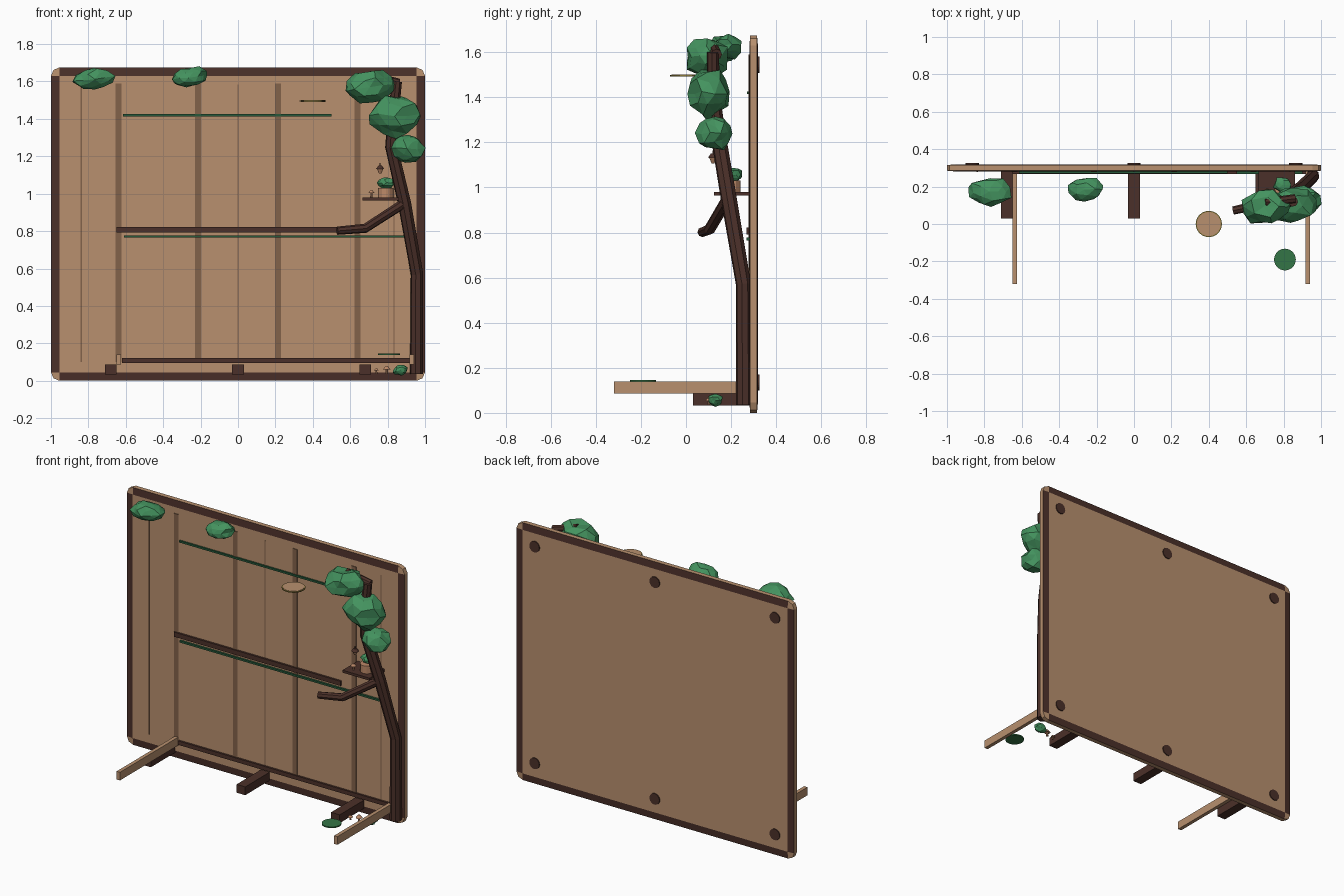
import bpy, bmesh, math, random
from mathutils import Vector

random.seed(4)
if "Cube" in bpy.data.objects:
    bpy.data.objects.remove(bpy.data.objects["Cube"])


def material(name, hex_code):
    srgb = [int(hex_code[i:i + 2], 16) / 255 for i in (0, 2, 4)]
    color = [c / 12.92 if c < 0.04 else ((c + 0.055) / 1.055) ** 2.4 for c in srgb] + [1]
    m = bpy.data.materials.new(name)
    m.diffuse_color = color
    m.use_nodes = True
    m.node_tree.nodes["Principled BSDF"].inputs["Base Color"].default_value = color
    return m


TAN = material("tan wood", "B8906E")
DARK = material("dark bark", "4B3029")
GROOVE = material("groove brown", "82624A")
LEAF = material("leaf green", "44935F")
VINE = material("vine green", "27593A")
MOSS = material("moss green", "347546")
GOLD = material("old gold", "8A7A3A")
PALE = material("mushroom tan", "BC8968")


def finish(name, bm, *mats):
    mesh = bpy.data.meshes.new(name)
    bmesh.ops.recalc_face_normals(bm, faces=bm.faces)
    bm.to_mesh(mesh)
    bm.free()
    ob = bpy.data.objects.new(name, mesh)
    bpy.context.collection.objects.link(ob)
    for m in mats:
        mesh.materials.append(m)
    return ob


def box(name, x, y, z, mat):
    """Box from (min, max) ranges."""
    bm = bmesh.new()
    bmesh.ops.create_cube(bm, size=1)
    for v in bm.verts:
        v.co = [(a + b) / 2 + c * (b - a) for (a, b), c in zip((x, y, z), v.co)]
    return finish(name, bm, mat)


def cone(name, loc, r1, r2, depth, mat, sides=24, rot=(0, 0, 0)):
    bm = bmesh.new()
    bmesh.ops.create_cone(bm, cap_ends=True, segments=sides, radius1=r1, radius2=r2, depth=depth)
    ob = finish(name, bm, mat)
    ob.location, ob.rotation_euler = loc, rot
    return ob


def leaf_clump(name, loc, size, tilt=0):
    """Uneven low-poly ball."""
    bm = bmesh.new()
    bmesh.ops.create_icosphere(bm, subdivisions=2, radius=1)
    for v in bm.verts:
        v.co *= random.uniform(0.84, 1.06)
        v.co += Vector([random.uniform(-0.07, 0.07) for _ in range(3)])
    for v in bm.verts:
        v.co = [c * s for c, s in zip(v.co, size)]
    ob = finish(name, bm, LEAF)
    ob.location, ob.rotation_euler = loc, (0, tilt, 0)
    return ob


def limb(name, points):
    """Tapered eight-sided tube through (x, y, z, radius) points."""
    cu = bpy.data.curves.new(name, "CURVE")
    cu.dimensions = "3D"
    cu.bevel_depth = 1
    cu.bevel_resolution = 2
    cu.use_fill_caps = True
    sp = cu.splines.new("POLY")
    sp.points.add(len(points) - 1)
    for p, (x, y, z, r) in zip(sp.points, points):
        p.co = (x, y, z, 1)
        p.radius = r
    sp.use_smooth = False
    cu.materials.append(DARK)
    ob = bpy.data.objects.new(name, cu)
    bpy.context.collection.objects.link(ob)


# Back panel: chamfered outline, dark border bevels, tan corners
H, EDGE, MID_Y = 1.675, 0.045, 0.3
bm = bmesh.new()
inner, outer = {}, {}
corners = [(-1, 0), (1, 0), (1, 1), (-1, 1)]
for side in (-1, 1):
    inner[side], outer[side] = [], []
    for cx, cz in corners:
        sz = 1 if cz == 0 else -1
        z0 = cz * H
        inner[side].append(bm.verts.new((cx * (1 - EDGE), MID_Y + side * 0.019, z0 + sz * EDGE)))
        arc = [(EDGE, 0), (EDGE * 0.3, EDGE * 0.3), (0, EDGE)]
        if cx * sz > 0:
            pts = arc
        else:
            pts = arc[::-1]
        outer[side].append([bm.verts.new((cx * (1 - dx), MID_Y + side * 0.015, z0 + sz * dz))
                            for dx, dz in pts])
    bm.faces.new(inner[side])
    for i in range(4):
        j = (i + 1) % 4
        bm.faces.new([inner[side][i]] + outer[side][i])
        f = bm.faces.new([inner[side][i], outer[side][i][-1], outer[side][j][0], inner[side][j]])
        f.material_index = 1
front, back = [sum(outer[s], []) for s in (-1, 1)]
for i in range(len(front)):
    j = (i + 1) % len(front)
    bm.faces.new([front[i], front[j], back[j], back[i]])
finish("back_panel", bm, TAN, DARK)

# Round pads on the back
for x in (-0.865, 0, 0.865):
    for z in (0.135, 1.545):
        cone("back_pad", (x, 0.32, z), 0.036, 0.036, 0.01, DARK, 20, (math.pi / 2, 0, 0))

# Plank battens and fine seams on the front
FACE = 0.283
for x in (-0.64, -0.215, 0.215, 0.64):
    box("plank_batten", (x - 0.016, x + 0.016), (FACE - 0.006, FACE), (0.1, 1.59), GROOVE)
for x in (-0.838, 0, 0.835):
    box("plank_seam", (x - 0.003, x + 0.003), (FACE - 0.004, FACE), (0.1, 1.585), GROOVE)

# Rails and vines across the front
box("middle_rail", (-0.65, 0.55), (0.268, FACE), (0.792, 0.822), DARK)
box("bottom_rail", (-0.62, 0.92), (0.268, FACE), (0.096, 0.122), DARK)
box("upper_vine", (-0.615, 0.5), (0.27, FACE), (1.414, 1.426), VINE)
box("lower_vine", (-0.61, 0.9), (0.268, FACE), (0.765, 0.777), VINE)

# Feet and forward arms
for x in (-0.68, 0, 0.68):
    box("foot_block", (x - 0.031, x + 0.031), (0.03, FACE), (0.033, 0.087), DARK)
for x in (-0.638, 0.928):
    box("side_arm", (x - 0.012, x + 0.012), (-0.32, FACE), (0.087, 0.14), TAN)

# Tree
limb("trunk", [(0.955, 0.258, 0.035, 0.036), (0.957, 0.255, 0.57, 0.034), (0.89, 0.19, 0.95, 0.036),
               (0.82, 0.14, 1.25, 0.034), (0.83, 0.12, 1.42, 0.03), (0.85, 0.12, 1.6, 0.027)])
limb("lower_branch", [(0.89, 0.185, 0.95, 0.026), (0.68, 0.105, 0.815, 0.025), (0.53, 0.072, 0.802, 0.022)])
limb("upper_branch", [(0.86, 0.135, 1.59, 0.025), (0.7, 0.115, 1.635, 0.022)])
leaf_clump("crown_leaves", (0.71, 0.09, 1.572), (0.14, 0.1, 0.09), -0.15)
leaf_clump("middle_leaves", (0.84, 0.1, 1.42), (0.14, 0.095, 0.115))
leaf_clump("lower_leaves", (0.905, 0.128, 1.24), (0.095, 0.08, 0.083))
leaf_clump("left_top_leaves", (-0.77, 0.17, 1.615), (0.115, 0.08, 0.06), -0.12)
leaf_clump("centre_top_leaves", (-0.26, 0.185, 1.622), (0.1, 0.07, 0.055), -0.12)

# Ledge with a little house
box("ledge", (0.665, 0.86), (0.125, FACE), (0.964, 0.98), DARK)
cone("house_wall", (0.79, 0.2, 1.005), 0.042, 0.042, 0.05, PALE, 12)
leaf_clump("house_roof", (0.795, 0.21, 1.058), (0.05, 0.045, 0.032))


def mushroom(x, y, z, s):
    cone("mushroom_stem", (x, y, z + 0.35 * s), 0.16 * s, 0.12 * s, 0.7 * s, PALE, 8)
    cone("mushroom_cap", (x, y, z + 0.78 * s), 0.45 * s, 0.12 * s, 0.4 * s, PALE, 10)


mushroom(0.713, 0.17, 0.98, 0.04)
for x, y, s in ((0.74, 0.1, 0.032), (0.795, 0.11, 0.045)):
    mushroom(x, y, 0.035, s)
leaf_clump("ground_bush", (0.868, 0.13, 0.057), (0.045, 0.035, 0.028), -0.3)

# Hanging acorn
cone("acorn_nut", (0.76, 0.12, 1.12), 0.006, 0.018, 0.025, PALE, 10)
cone("acorn_cap", (0.76, 0.12, 1.141), 0.023, 0.01, 0.018, DARK, 10)
cone("acorn_stem", (0.76, 0.12, 1.157), 0.003, 0.003, 0.016, DARK, 6)

# Floating discs
cone("gold_rim", (0.4, 0, 1.496), 0.07, 0.07, 0.006, GOLD, 32)
cone("tan_disc", (0.4, 0, 1.496), 0.064, 0.064, 0.009, TAN, 32)
cone("moss_disc", (0.807, -0.19, 0.141), 0.058, 0.058, 0.008, MOSS, 32)
